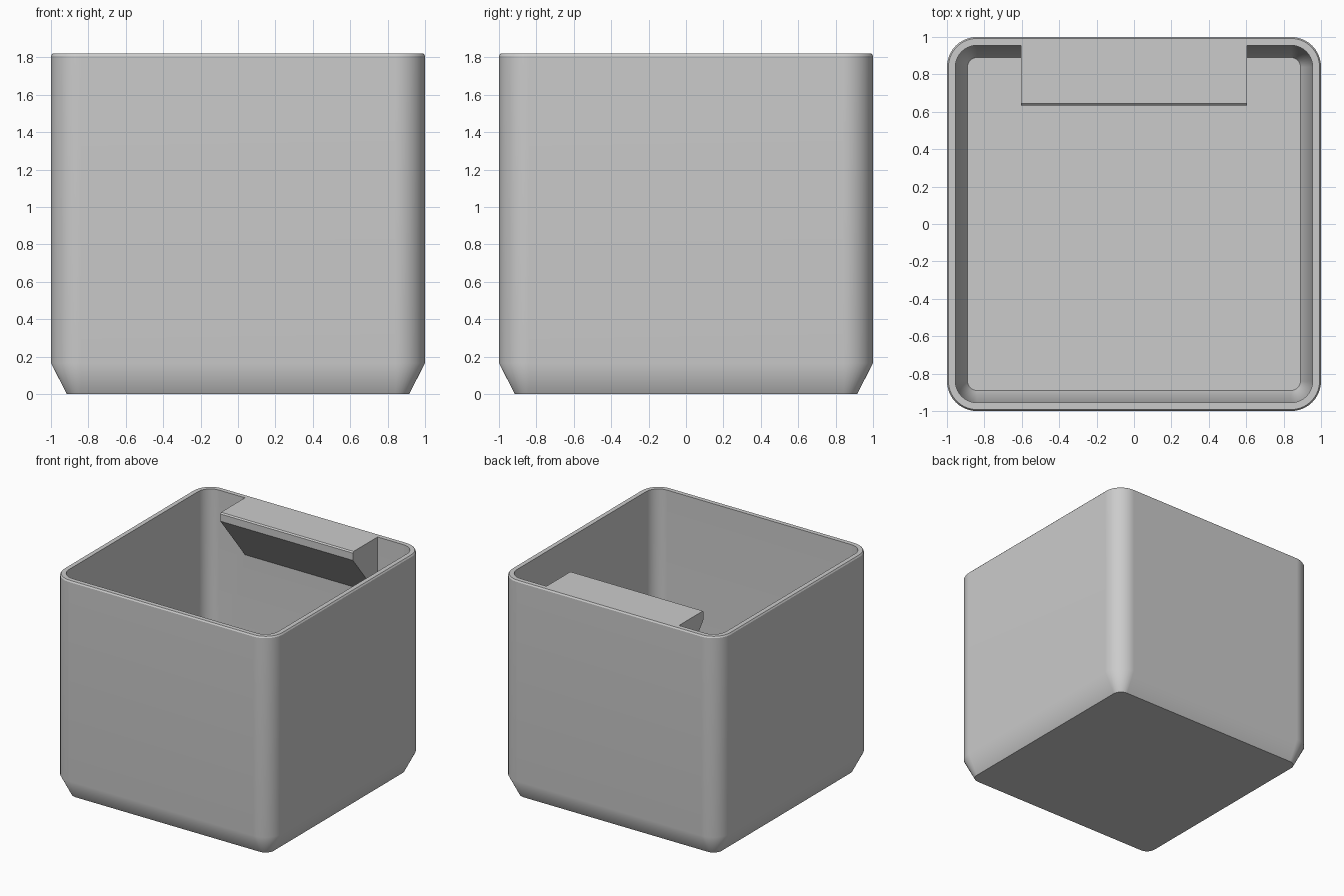
import bpy
import bmesh
from math import sin, cos, pi

if "Cube" in bpy.data.objects:
    bpy.data.objects.remove(bpy.data.objects["Cube"], do_unlink=True)

HEIGHT = 1.82
CORNER_STEPS = 10

grey = bpy.data.materials.new("plain grey")
grey.use_nodes = True
colour = (0.6, 0.6, 0.6, 1)
grey.diffuse_color = colour
grey.node_tree.nodes["Principled BSDF"].inputs["Base Color"].default_value = colour


def make_object(name, bm):
    bmesh.ops.recalc_face_normals(bm, faces=bm.faces)
    mesh = bpy.data.meshes.new(name)
    bm.to_mesh(mesh)
    bm.free()
    mesh.materials.append(grey)
    obj = bpy.data.objects.new(name, mesh)
    bpy.context.collection.objects.link(obj)
    return obj


def rounded_square(bm, half, radius, z):
    """Ring of vertices around a square with rounded corners."""
    ring = []
    for corner in range(4):
        mid = pi / 4 + corner * pi / 2
        cx = (half - radius) * (1 if cos(mid) > 0 else -1)
        cy = (half - radius) * (1 if sin(mid) > 0 else -1)
        for i in range(CORNER_STEPS + 1):
            a = (corner + i / CORNER_STEPS) * pi / 2
            ring.append(bm.verts.new((cx + radius * cos(a), cy + radius * sin(a), z)))
    return ring


# Open box: outside from the base up, over the rim, down the inside to the floor
sections = [
    (0.915, 0.075, 0),
    (1.0, 0.16, 0.165),
    (1.0, 0.16, HEIGHT - 0.012),
    (0.992, 0.152, HEIGHT),
    (0.955, 0.115, HEIGHT),
    (0.955, 0.115, 0.176),
    (0.89, 0.05, 0.05),
]
bm = bmesh.new()
rings = [rounded_square(bm, *s) for s in sections]
for low, high in zip(rings, rings[1:]):
    for i in range(len(low)):
        j = (i + 1) % len(low)
        bm.faces.new((low[i], low[j], high[j], high[i]))
bm.faces.new(rings[0])
bm.faces.new(rings[-1])
box = make_object("open_box", bm)

# Label shelf: side profile swept across the back wall
profile = [
    (0.975, HEIGHT),
    (0.643, HEIGHT),
    (0.633, HEIGHT - 0.01),
    (0.633, 1.75),
    (0.955, 1.35),
    (0.975, 1.35),
]
bm = bmesh.new()
face = bm.faces.new([bm.verts.new((-0.605, y, z)) for y, z in profile])
sweep = bmesh.ops.extrude_face_region(bm, geom=[face])
bmesh.ops.translate(bm, vec=(1.21, 0, 0),
                    verts=[v for v in sweep["geom"] if isinstance(v, bmesh.types.BMVert)])
shelf = make_object("rear_shelf", bm)

# Join the shelf into the wall
union = box.modifiers.new("join_shelf", "BOOLEAN")
union.operation = "UNION"
union.solver = "EXACT"
union.object = shelf
bpy.ops.object.select_all(action="DESELECT")
box.select_set(True)
bpy.context.view_layer.objects.active = box
bpy.ops.object.modifier_apply(modifier=union.name)
bpy.data.objects.remove(shelf, do_unlink=True)

# Smooth rounded corners, flat walls, crisp edges
bpy.ops.object.shade_smooth_by_angle(angle=pi / 6)
normals = box.modifiers.new("flat_walls", "WEIGHTED_NORMAL")
normals.keep_sharp = True
